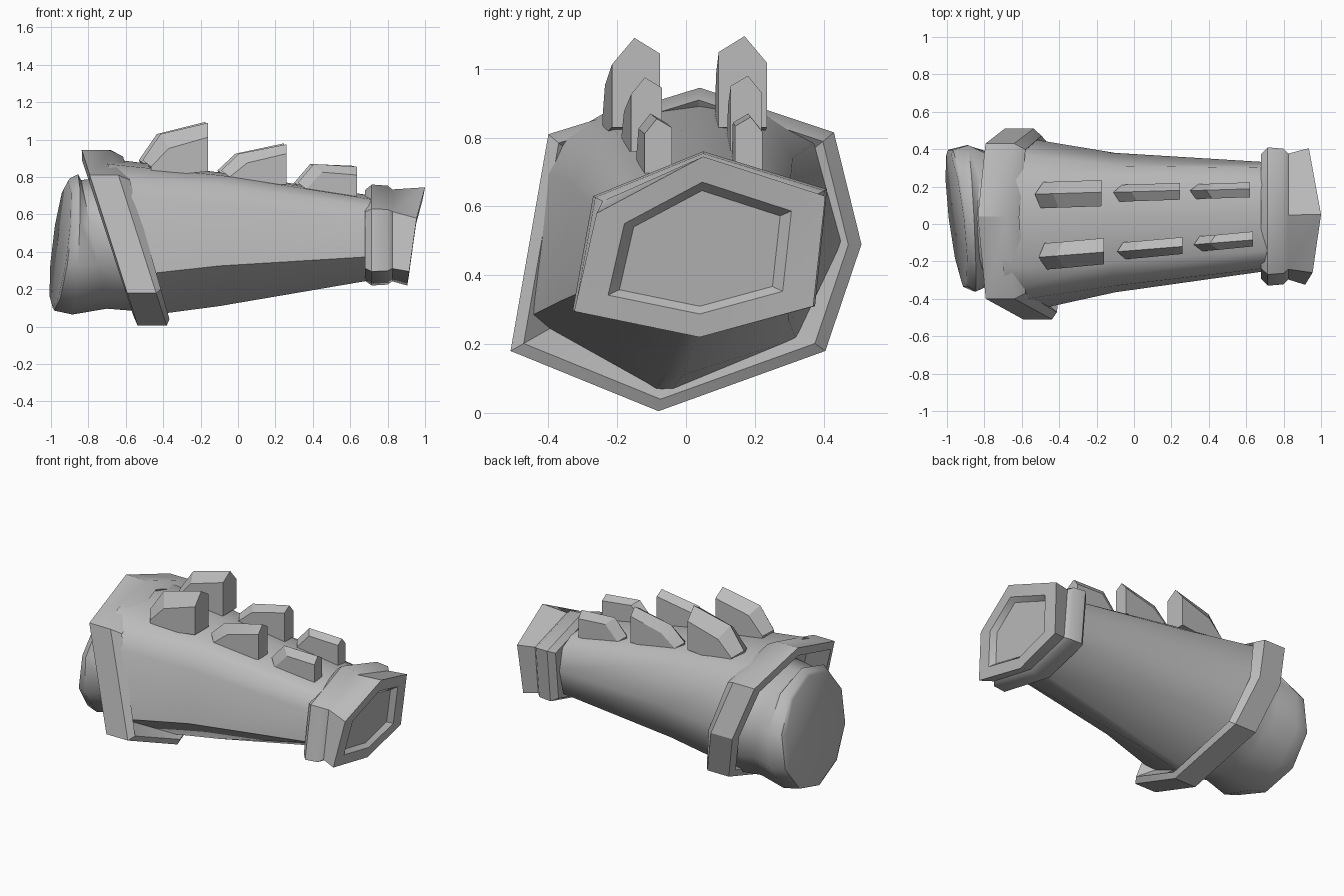
import bpy, bmesh, math

if "Cube" in bpy.data.objects:
    bpy.data.objects.remove(bpy.data.objects["Cube"])

metal = bpy.data.materials.new("grey")
metal.diffuse_color = (0.5, 0.5, 0.5, 1)
metal.use_nodes = True
metal.node_tree.nodes["Principled BSDF"].inputs["Base Color"].default_value = metal.diffuse_color


def loft(name, rings, loop=False, angle=30):
    """Skin a list of rings; cap the ends, or join last to first when loop is set."""
    bm = bmesh.new()
    vs = [[bm.verts.new(p) for p in r] for r in rings]
    n = len(vs[0])
    pairs = list(zip(vs, vs[1:])) + ([(vs[-1], vs[0])] if loop else [])
    for a, b in pairs:
        for i in range(n):
            j = (i + 1) % n
            bm.faces.new((a[i], a[j], b[j], b[i]))
    if not loop:
        bm.faces.new(vs[0])
        bm.faces.new(vs[-1])
    bmesh.ops.recalc_face_normals(bm, faces=bm.faces)
    me = bpy.data.meshes.new(name)
    bm.to_mesh(me)
    bm.free()
    me.materials.append(metal)
    ob = bpy.data.objects.new(name, me)
    bpy.context.collection.objects.link(ob)
    bpy.ops.object.select_all(action='DESELECT')
    ob.select_set(True)
    bpy.context.view_layer.objects.active = ob
    bpy.ops.object.shade_smooth_by_angle(angle=math.radians(angle))
    return ob


def scaled(shape, s, centre):
    cy, cz = centre
    return [(cy + (y - cy) * s, cz + (z - cz) * s) for y, z in shape]


# Slanted seven-sided collar, a hollow band with a bevelled front
collar = [(0.04, 0.945), (0.43, 0.815), (0.51, 0.49), (0.405, 0.18),
          (-0.08, 0.005), (-0.51, 0.18), (-0.40, 0.81)]
band = [(-0.535, -0.318, 1.0), (-0.38, -0.32, 1.0), (-0.355, -0.285, 0.925),
        (-0.42, -0.32, 0.77), (-0.54, -0.33, 0.89)]
loft("collar", [[(x + t * z, y, z) for y, z in scaled(collar, s, (0, 0.47))]
                for x, t, s in band], loop=True, angle=32)

# Tapered forearm body, rounded on top, with a narrow strip along the underside
root = [(0.04, 0.90), (0.24, 0.87), (0.38, 0.79), (0.46, 0.50), (0.32, 0.215), (-0.04, 0.065),
        (-0.09, 0.065), (-0.455, 0.28), (-0.41, 0.70), (-0.36, 0.80), (-0.24, 0.87)]
mid = [(0.045, 0.825), (0.22, 0.805), (0.31, 0.74), (0.38, 0.50), (0.30, 0.265), (-0.01, 0.11),
       (-0.06, 0.11), (-0.365, 0.325), (-0.33, 0.66), (-0.28, 0.76), (-0.20, 0.81)]
wrist = [(0.05, 0.70), (0.21, 0.68), (0.30, 0.635), (0.33, 0.50), (0.29, 0.34), (0.04, 0.25),
         (0.0, 0.25), (-0.25, 0.375), (-0.235, 0.56), (-0.20, 0.64), (-0.14, 0.68)]
loft("forearm_body", [[(-0.42 - 0.32 * z, y, z) for y, z in root],
                      [(-0.1, y, z) for y, z in mid],
                      [(0.72, y, z) for y, z in wrist]], angle=52)

# Six-sided wrist cuff: ring, groove, flared end and recessed face
cuff = [(0.05, 0.76), (0.41, 0.65), (0.375, 0.31), (0.04, 0.22), (-0.33, 0.295), (-0.27, 0.63)]
cuff_end = [(0.05, 0.745), (0.405, 0.63), (0.37, 0.31), (0.04, 0.22), (-0.325, 0.295), (-0.26, 0.58)]
end_x = [1.0, 0.935, 0.915, 0.905, 0.915, 0.955]
MID = (0.04, 0.47)
rings = [[(x, y, z) for y, z in scaled(cuff, s, MID)]
         for x, s in ((0.68, 0.9), (0.715, 1.0), (0.80, 0.98), (0.825, 0.91))]
for dx, s in ((0, 1.0), (0, 0.73), (-0.03, 0.64)):
    rings.append([(0.945 + (ex - 0.945) * s + dx, y, z)
                  for ex, (y, z) in zip(end_x, scaled(cuff_end, s, MID))])
loft("wrist_cuff", rings, angle=40)

# Rounded sleeve coming out of the collar, its end disc turned to the front
rings = []
for x, ry, rz, kz, ky in ((-0.95, 0.345, 0.325, 0.12, -0.12), (-0.94, 0.37, 0.34, 0.12, -0.11),
                          (-0.87, 0.395, 0.36, 0.04, -0.05), (-0.77, 0.35, 0.33, -0.2, 0),
                          (-0.55, 0.39, 0.35, -0.3, 0)):
    ring = []
    for i in range(10):
        a = 2 * math.pi * (i + 0.5) / 10
        dy, dz = ry * math.cos(a) / 0.96, rz * math.sin(a) / 0.96
        ring.append((x + kz * dz + ky * dy, 0.03 + dy, 0.44 + dz))
    rings.append(ring)
loft("sleeve", rings, angle=40)


# Two rows of three pointed fins: flat rear face, sloped ridge, raked V-shaped front
def fin(name, tip, end, y, side, width, base, ridge, top, yaw):
    w = width / 2
    shoulder = tip + 0.27 * (end - tip)

    def section(x, peak, low, vee, drop_out, drop_in):
        c = y + yaw * (end - x)
        return [(x + vee, c + side * w, low),
                (x + vee, c + side * w, peak - drop_out),
                (x, c + side * 0.005, peak),
                (x + vee * 0.7, c - side * w, peak - drop_in),
                (x + vee * 0.7, c - side * w, low)]

    d = 0.55 * width
    loft(name, [section(tip, base, base - 0.07, 0.045, 0.035, 0.02),
                section(shoulder, ridge, base - 0.08, 0.045, d, d * 0.6),
                section(end, top, base - (0.06 if end < 0 else 0.075), 0, d, d * 0.6)], angle=20)


fins = [(-0.51, -0.16, -0.145, 0.14, 0.89, 1.03, 1.09),
        (-0.09, 0.26, -0.115, 0.09, 0.835, 0.925, 0.975),
        (0.32, 0.635, -0.08, 0.08, 0.77, 0.87, 0.855)]
for i, (tip, end, y, w, base, ridge, top) in enumerate(fins, 1):
    fin(f"front_fin_{i}", tip, end, y, -1, w, base, ridge, top, -0.08)
    fin(f"back_fin_{i}", tip - 0.02, end - 0.015, (0.165, 0.175, 0.183)[i - 1], 1, w,
        base, ridge, top + 0.005, -0.03)
